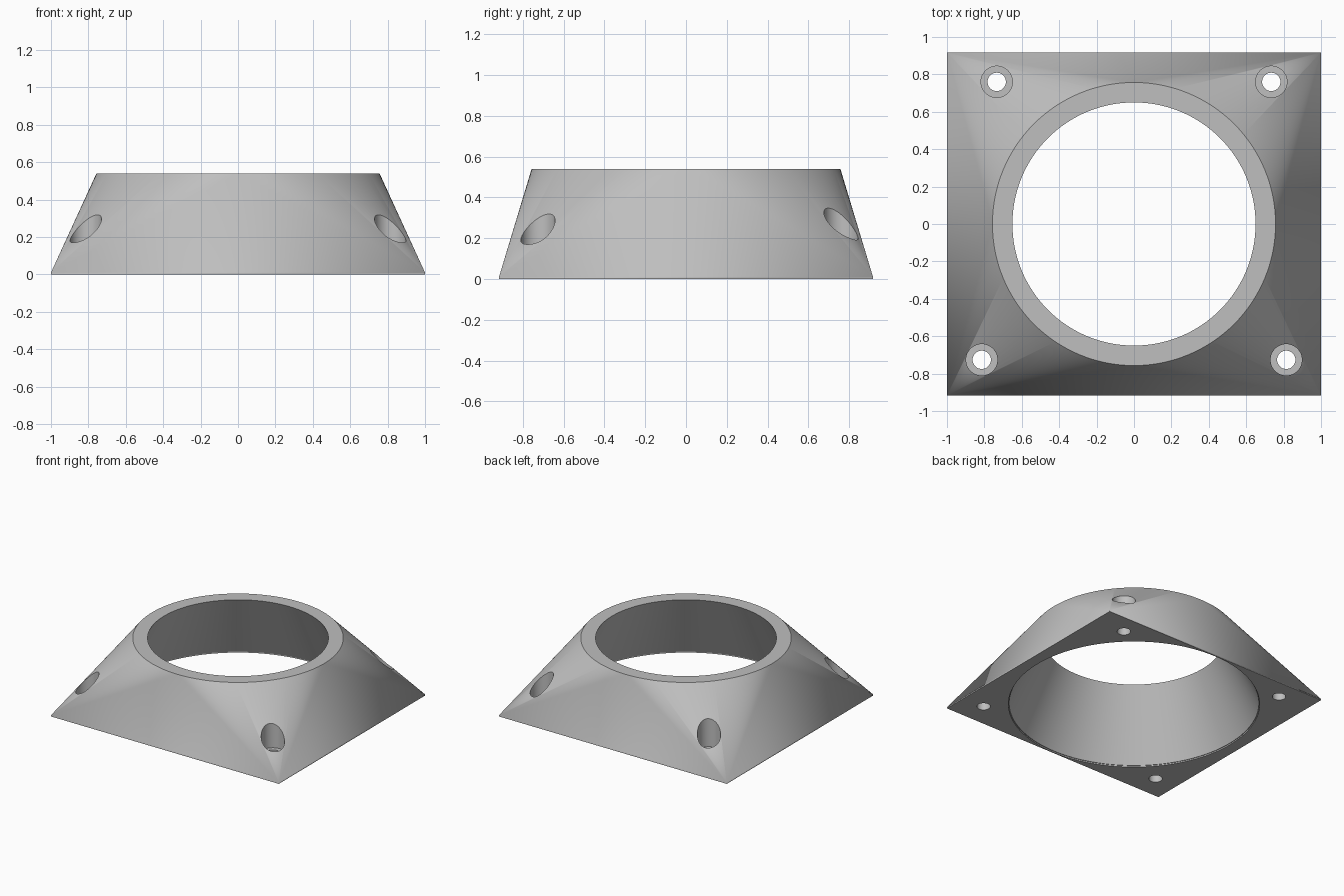
import bpy, bmesh, math

cube = bpy.data.objects.get("Cube")
if cube:
    bpy.data.objects.remove(cube)

HALF_X, HALF_Y, LIP, HEIGHT = 1.0, 0.917, 0.01, 0.54
SEGMENTS = 128

grey = bpy.data.materials.new("grey")
grey.use_nodes = True
colour = (0.52, 0.52, 0.52, 1)
grey.diffuse_color = colour
grey.node_tree.nodes["Principled BSDF"].inputs["Base Color"].default_value = colour


def make_object(name, bm):
    bmesh.ops.recalc_face_normals(bm, faces=bm.faces)
    mesh = bpy.data.meshes.new(name)
    bm.to_mesh(mesh)
    bm.free()
    mesh.materials.append(grey)
    obj = bpy.data.objects.new(name, mesh)
    bpy.context.collection.objects.link(obj)
    return obj


def lathe(name, profile, x=0, y=0, segments=SEGMENTS):
    """Closed solid turned from (radius, height) pairs."""
    bm = bmesh.new()
    rings = [[bm.verts.new((x + r * math.cos(math.tau * i / segments),
                            y + r * math.sin(math.tau * i / segments), z))
              for i in range(segments)] for r, z in profile]
    for low, high in zip(rings, rings[1:]):
        for i in range(segments):
            j = (i + 1) % segments
            bm.faces.new((low[i], low[j], high[j], high[i]))
    bm.faces.new(rings[0])
    bm.faces.new(rings[-1])
    return make_object(name, bm)


# Body: rectangular base blending into a round top
bm = bmesh.new()
signs = [(1, 1), (-1, 1), (-1, -1), (1, -1)]
base = [bm.verts.new((sx * HALF_X, sy * HALF_Y, 0)) for sx, sy in signs]
lip = [bm.verts.new((sx * HALF_X, sy * HALF_Y, LIP)) for sx, sy in signs]
top = [bm.verts.new((0.757 * math.cos(math.tau * i / SEGMENTS),
                     0.757 * math.sin(math.tau * i / SEGMENTS), HEIGHT))
       for i in range(SEGMENTS)]
bm.faces.new(base)
bm.faces.new(top)
quarter = SEGMENTS // 4
for k in range(4):
    n = (k + 1) % 4
    bm.faces.new((base[k], base[n], lip[n], lip[k]))
    bm.faces.new((lip[k], lip[n], top[n * quarter]))
    for i in range(k * quarter, (k + 1) * quarter):
        bm.faces.new((lip[k], top[(i + 1) % SEGMENTS], top[i]))
body = make_object("adapter_body", bm)

# Tapered central opening and counterbored screw holes
slope = (0.65 - 0.905) / HEIGHT
cutters = [lathe("opening_cutter", [(0.91, -0.1), (0.91, LIP), (0.905, LIP),
                                    (0.65, HEIGHT), (0.65 + slope * 0.1, HEIGHT + 0.1)])]
for x, y in [(0.734, 0.76), (0.814, -0.726)]:
    for side in (-1, 1):
        cutters.append(lathe("screw_hole_cutter",
                             [(0.049, -0.1), (0.049, 0.125), (0.084, 0.125), (0.084, 0.8)],
                             side * x, y, 48))

bpy.context.view_layer.objects.active = body
body.select_set(True)
for cutter in cutters:
    cutter.hide_render = True
    cut = body.modifiers.new("cut", 'BOOLEAN')
    cut.operation = 'DIFFERENCE'
    cut.solver = 'EXACT'
    cut.object = cutter
    bpy.ops.object.modifier_apply(modifier=cut.name)
for cutter in cutters:
    bpy.data.objects.remove(cutter)

bpy.ops.object.select_all(action='DESELECT')
body.select_set(True)
bpy.ops.object.shade_smooth_by_angle(angle=math.radians(30))
